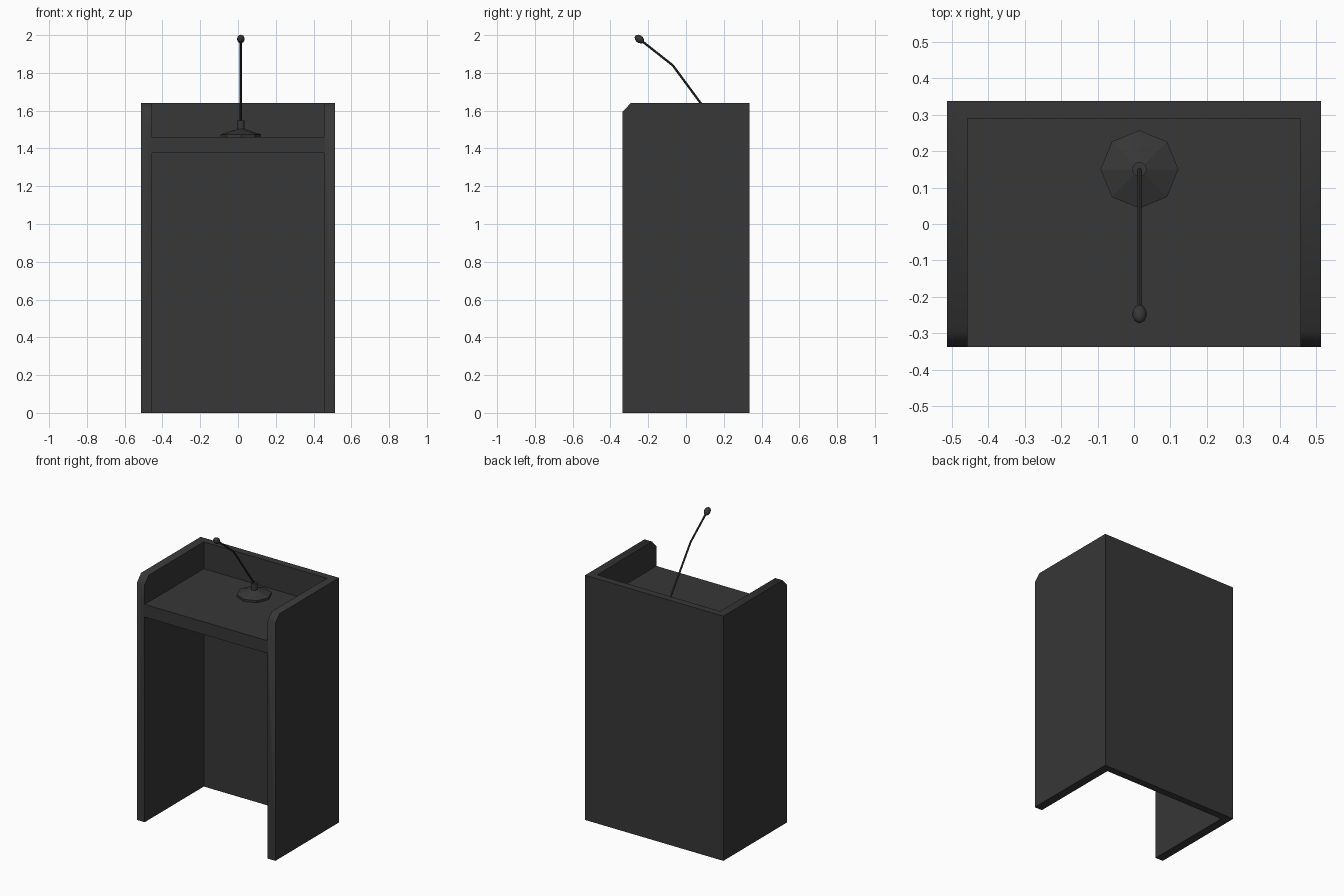
import bpy, bmesh, math
from mathutils import Vector

if "Cube" in bpy.data.objects:
    bpy.data.objects.remove(bpy.data.objects["Cube"])

black = bpy.data.materials.new("charcoal black")
black.diffuse_color = (0.038, 0.038, 0.038, 1)
black.use_nodes = True
black.node_tree.nodes["Principled BSDF"].inputs["Base Color"].default_value = black.diffuse_color


def finish(name, bm, angle=None):
    bmesh.ops.recalc_face_normals(bm, faces=bm.faces)
    me = bpy.data.meshes.new(name)
    bm.to_mesh(me)
    bm.free()
    me.materials.append(black)
    ob = bpy.data.objects.new(name, me)
    bpy.context.collection.objects.link(ob)
    if angle:
        smooth(ob, angle)
    return ob


def activate(ob):
    bpy.ops.object.select_all(action='DESELECT')
    ob.select_set(True)
    bpy.context.view_layer.objects.active = ob


def smooth(ob, angle):
    activate(ob)
    bpy.ops.object.shade_smooth_by_angle(angle=math.radians(angle))


def prism(name, profile, x):
    """Extrude a (y, z) side profile from -x to x."""
    bm = bmesh.new()
    face = bm.faces.new([bm.verts.new((-x, y, z)) for y, z in profile])
    ext = bmesh.ops.extrude_face_region(bm, geom=[face])
    bmesh.ops.translate(bm, vec=(2 * x, 0, 0),
                        verts=[v for v in ext["geom"] if isinstance(v, bmesh.types.BMVert)])
    return finish(name, bm)


def tube(name, rings, sides, angle=None):
    """Skin rings given as (centre, axis, radius), capped at both ends."""
    bm = bmesh.new()
    loops = []
    for c, axis, r in rings:
        a = Vector(axis).normalized()
        u = Vector((1, 0, 0))
        w = a.cross(u)
        loops.append([bm.verts.new(Vector(c) + r * (u * math.cos(t) + w * math.sin(t)))
                      for t in (2 * math.pi * i / sides for i in range(sides))])
    for a, b in zip(loops, loops[1:]):
        for i in range(sides):
            j = (i + 1) % sides
            bm.faces.new((a[i], a[j], b[j], b[i]))
    bm.faces.new(loops[0])
    bm.faces.new(loops[-1])
    return finish(name, bm, angle)


# lectern body: chamfered side profile, hollowed above and below the shelf
Y, TOP = 0.337, 1.64
body = prism("lectern_body", [(-Y, 0), (Y, 0), (Y, TOP), (-0.293, TOP), (-Y, 1.592)], 0.513)
for name, z0, z1 in (("top_recess", 1.46, 2.0), ("leg_space", -0.3, 1.375)):
    cut = prism(name, [(-0.6, z0), (0.289, z0), (0.289, z1), (-0.6, z1)], 0.456)
    cut.hide_render = True
    mod = body.modifiers.new(name, 'BOOLEAN')
    mod.operation, mod.solver, mod.object = 'DIFFERENCE', 'EXACT', cut
    activate(body)
    bpy.ops.object.modifier_apply(modifier=name)
    bpy.data.objects.remove(cut)
smooth(body, 50)

# microphone foot and socket
MX, MY = 0.015, 0.15
up = (0, 0, 1)
tube("microphone_foot", [((MX, MY, z), up, r) for r, z in
     ((0.107, 1.46), (0.107, 1.474), (0.02, 1.502))], 8)
tube("microphone_socket", [((MX, MY, z), up, 0.02) for z in (1.495, 1.547)], 12, 40)

# bent stem
p0, p1, p2 = (Vector((MX, y, z)) for y, z in ((0.15, 1.542), (-0.07, 1.84), (-0.24, 1.974)))
d0, d1 = (p1 - p0).normalized(), (p2 - p1).normalized()
tube("microphone_stem", [(p0, d0, 0.006), (p1, d0 + d1, 0.006), (p2, d1, 0.006)], 8, 40)

# egg-shaped microphone head along the stem
head = Vector((MX, -0.247, 1.979))
tube("microphone_head", [(head + d1 * t, d1, r) for t, r in
     ((-0.027, 0.007), (-0.02, 0.014), (-0.008, 0.019), (0.005, 0.02),
      (0.017, 0.016), (0.025, 0.008), (0.027, 0.002))], 12, 60)
